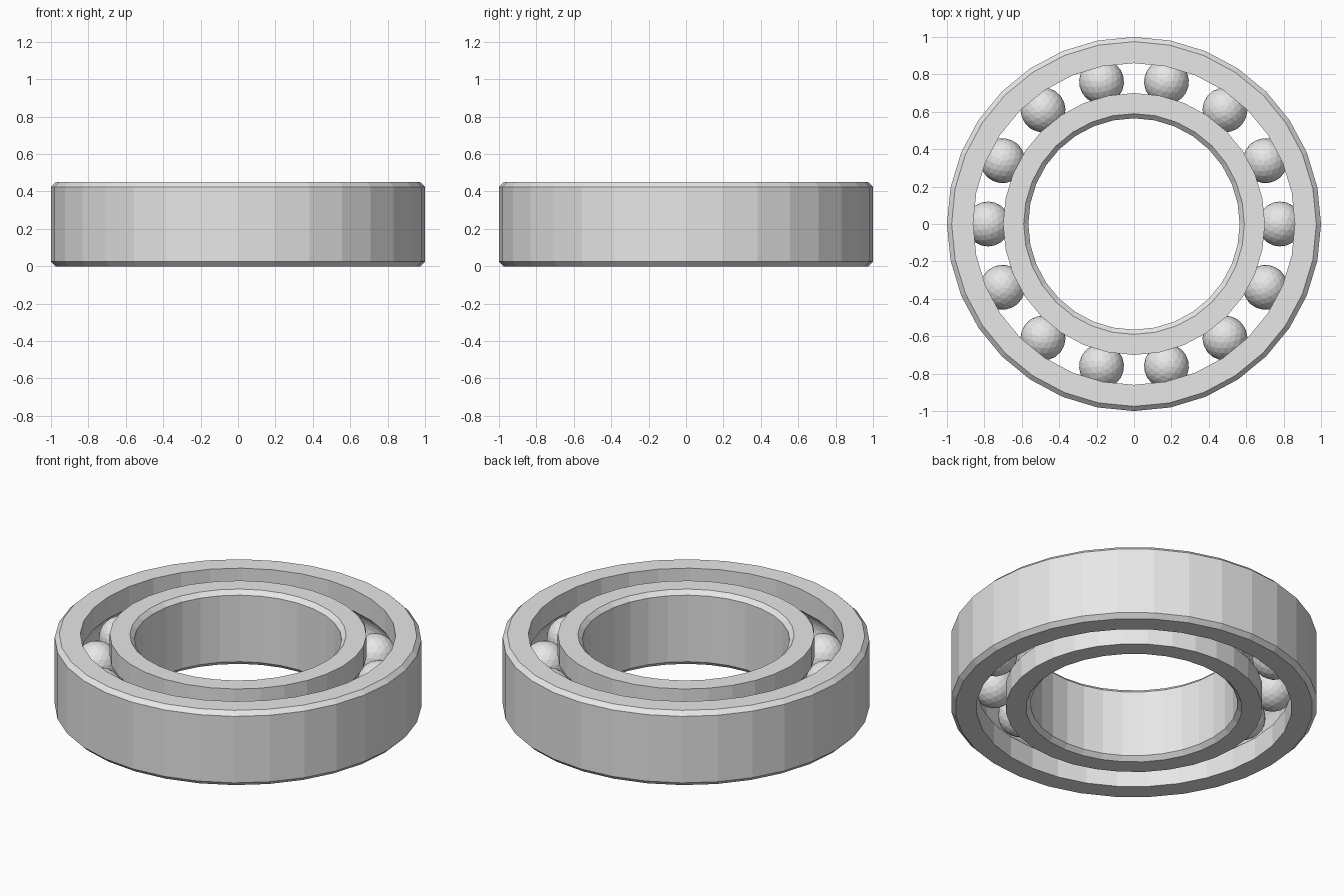
import bpy, bmesh
from math import pi, cos, sin, acos
from mathutils import Matrix

if "Cube" in bpy.data.objects:
    bpy.data.objects.remove(bpy.data.objects["Cube"], do_unlink=True)

HEIGHT, MID = 0.45, 0.225
SIDES, BALLS = 32, 14
PITCH, BALL_R, GROOVE_R = 0.78, 0.12, 0.125
CHAMFER = 0.025

steel = bpy.data.materials.new("light_grey_steel")
steel.use_nodes = True
colour = (0.8, 0.8, 0.8, 1)
steel.diffuse_color = colour
steel.node_tree.nodes["Principled BSDF"].inputs["Base Color"].default_value = colour


def finish(name, bm):
    bmesh.ops.recalc_face_normals(bm, faces=bm.faces)
    mesh = bpy.data.meshes.new(name)
    bm.to_mesh(mesh)
    bm.free()
    mesh.materials.append(steel)
    obj = bpy.data.objects.new(name, mesh)
    bpy.context.collection.objects.link(obj)
    return obj


def ring(name, plain_r, race_r):
    """Revolve a section: chamfered plain side, grooved raceway side."""
    s = 1 if plain_r > race_r else -1
    inset = plain_r - s * CHAMFER
    section = [(inset, 0), (plain_r, CHAMFER),
               (plain_r, HEIGHT - CHAMFER), (inset, HEIGHT), (race_r, HEIGHT)]
    half = acos(abs(race_r - PITCH) / GROOVE_R)
    steps = 8
    for i in range(steps + 1):
        a = half - 2 * half * i / steps
        section.append((PITCH + s * GROOVE_R * cos(a), MID + GROOVE_R * sin(a)))
    section.append((race_r, 0))

    bm = bmesh.new()
    loops = []
    for k in range(SIDES):
        t = 2 * pi * k / SIDES
        loops.append([bm.verts.new((r * cos(t), r * sin(t), z)) for r, z in section])
    n = len(section)
    for k in range(SIDES):
        a, b = loops[k], loops[(k + 1) % SIDES]
        for i in range(n):
            j = (i + 1) % n
            bm.faces.new((a[i], b[i], b[j], a[j]))
    return finish(name, bm)


# Races
ring("outer_ring", 1.0, 0.86)
ring("inner_ring", 0.565, 0.70)

# Balls, evenly spaced in the raceway
for k in range(BALLS):
    bm = bmesh.new()
    bmesh.ops.create_icosphere(bm, subdivisions=3, radius=BALL_R)
    ball = finish(f"ball_{k + 1}", bm)
    turn = Matrix.Rotation(2 * pi * k / BALLS, 4, "Z")
    ball.matrix_world = turn @ Matrix.Translation((PITCH, 0, MID))
